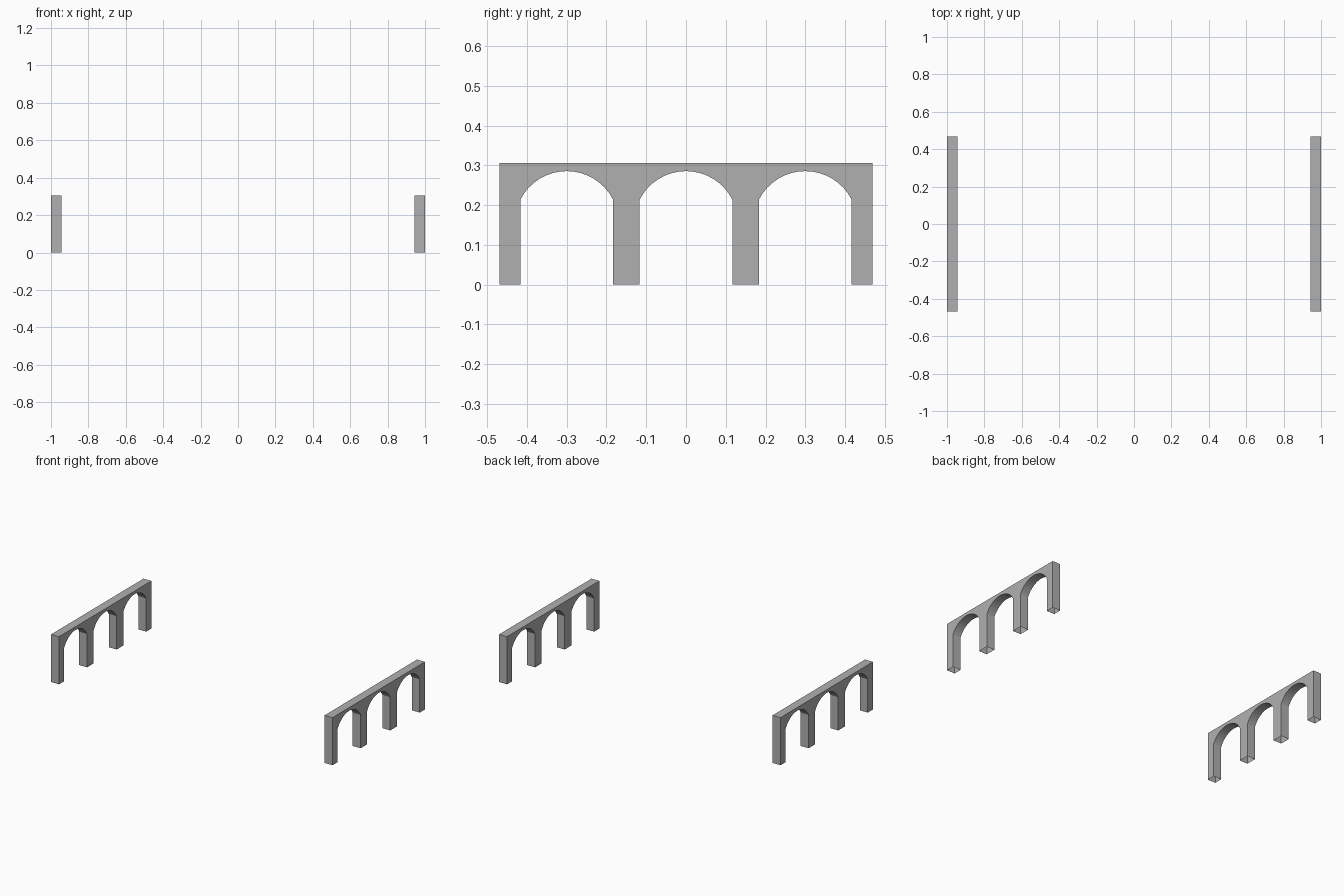
import bpy, bmesh, math

if "Cube" in bpy.data.objects:
    bpy.data.objects.remove(bpy.data.objects["Cube"])

HALF_LEN, TOP = 0.469, 0.306
ARCH_CENTRES = (-0.3, 0.0, 0.3)
HALF_SPAN, SPRING, CROWN = 0.1165, 0.214, 0.2855
THICK, SEGS = 0.056, 16

# Darker grey stone
stone = bpy.data.materials.new("stone")
stone.diffuse_color = (0.434, 0.434, 0.434, 1)
stone.use_nodes = True
stone.node_tree.nodes["Principled BSDF"].inputs["Base Color"].default_value = stone.diffuse_color


def arcade_outline():
    # Segmental arches cut up from the ground line, then closed over the top
    rise = CROWN - SPRING
    radius = (HALF_SPAN ** 2 + rise ** 2) / (2 * rise)
    sweep = math.asin(HALF_SPAN / radius)
    pts = [(-HALF_LEN, 0)]
    for c in ARCH_CENTRES:
        pts.append((c - HALF_SPAN, 0))
        for i in range(SEGS + 1):
            a = sweep * (2 * i / SEGS - 1)
            pts.append((c + radius * math.sin(a), CROWN - radius + radius * math.cos(a)))
        pts.append((c + HALF_SPAN, 0))
    return pts + [(HALF_LEN, 0), (HALF_LEN, TOP), (-HALF_LEN, TOP)]


def arcade_wall(name, x0):
    bm = bmesh.new()
    face = bm.faces.new([bm.verts.new((x0, y, z)) for y, z in arcade_outline()])
    ext = bmesh.ops.extrude_face_region(bm, geom=[face])
    verts = [v for v in ext["geom"] if isinstance(v, bmesh.types.BMVert)]
    bmesh.ops.translate(bm, verts=verts, vec=(THICK, 0, 0))
    bmesh.ops.recalc_face_normals(bm, faces=bm.faces)
    # The piers are open underneath
    feet = [f for f in bm.faces if all(v.co.z < 1e-5 for v in f.verts)]
    bmesh.ops.delete(bm, geom=feet, context='FACES_ONLY')
    # Triangulate the concave side faces cleanly
    bmesh.ops.triangulate(bm, faces=[f for f in bm.faces if len(f.verts) > 4])
    mesh = bpy.data.meshes.new(name)
    bm.to_mesh(mesh)
    bm.free()
    mesh.materials.append(stone)
    bpy.context.collection.objects.link(bpy.data.objects.new(name, mesh))


# Two matching arcades at the far ends
arcade_wall("left_arcade", -1.0)
arcade_wall("right_arcade", 1.0 - THICK)
